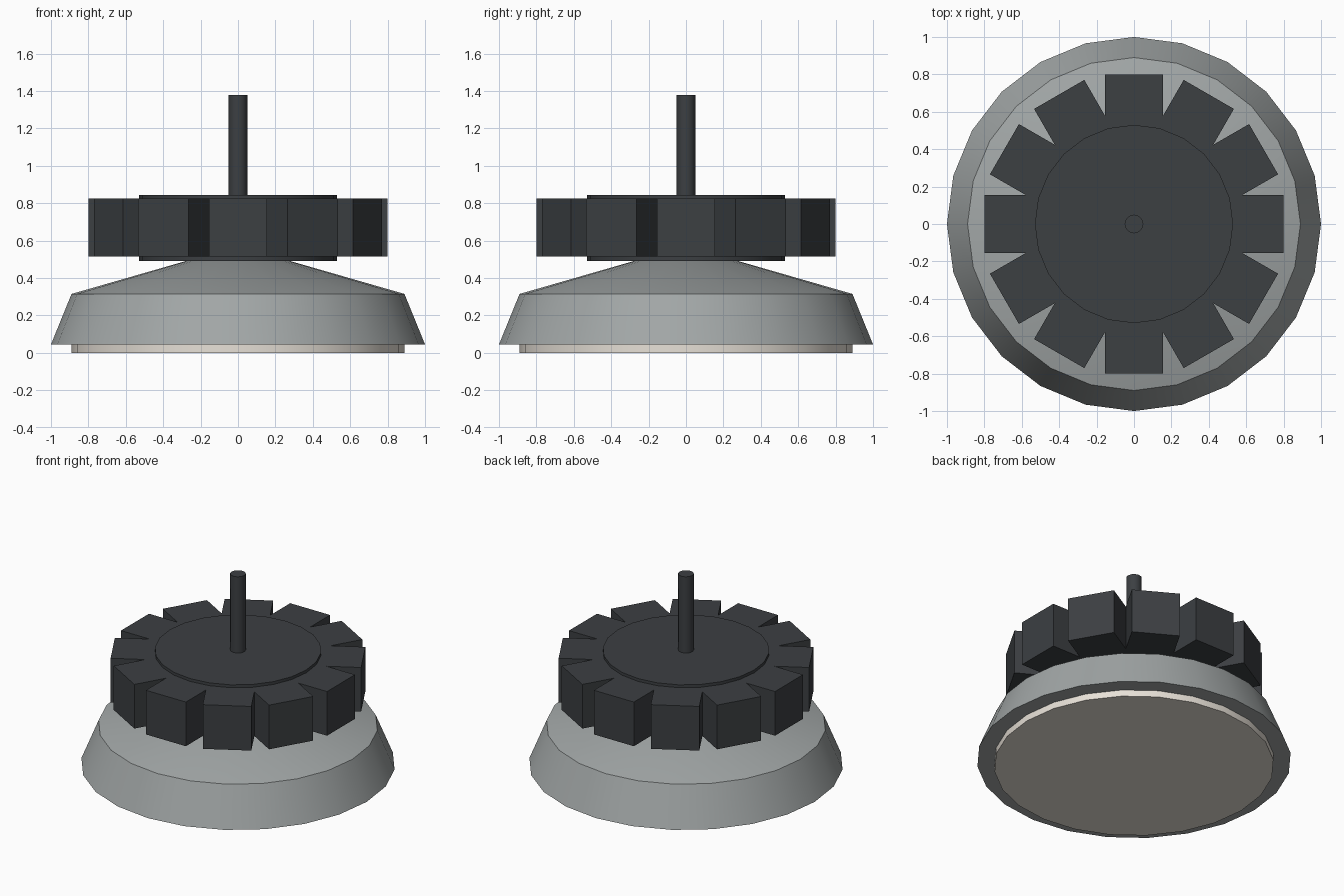
import bpy, bmesh, math
from mathutils import Matrix, Vector

if "Cube" in bpy.data.objects:
    bpy.data.objects.remove(bpy.data.objects["Cube"])


def material(name, rgb):
    m = bpy.data.materials.new(name)
    m.diffuse_color = (*rgb, 1)
    m.use_nodes = True
    m.node_tree.nodes["Principled BSDF"].inputs["Base Color"].default_value = m.diffuse_color
    return m


dark = material("dark_metal", (0.045, 0.05, 0.055))
grey = material("grey_shade", (0.36, 0.385, 0.385))
cream = material("cream_lens", (0.80, 0.75, 0.68))


def add_object(name, bm, mat, smooth=True):
    bmesh.ops.recalc_face_normals(bm, faces=bm.faces)
    mesh = bpy.data.meshes.new(name)
    bm.to_mesh(mesh)
    bm.free()
    mesh.materials.append(mat)
    ob = bpy.data.objects.new(name, mesh)
    bpy.context.collection.objects.link(ob)
    if smooth:
        bpy.ops.object.select_all(action='DESELECT')
        ob.select_set(True)
        bpy.context.view_layer.objects.active = ob
        bpy.ops.object.shade_smooth_by_angle(angle=math.radians(31))
    return ob


def turned(name, profile, sides, mat):
    """Closed solid of revolution from (radius, z) rings, capped at both ends."""
    bm = bmesh.new()
    rings = [[bm.verts.new((r * math.cos(math.tau * i / sides),
                            r * math.sin(math.tau * i / sides), z))
              for i in range(sides)] for r, z in profile]
    for a, b in zip(rings, rings[1:]):
        for i in range(sides):
            j = (i + 1) % sides
            bm.faces.new((a[i], a[j], b[j], b[i]))
    bm.faces.new(rings[0][::-1])
    bm.faces.new(rings[-1])
    return add_object(name, bm, mat)


# Lamp lens, shade, heat-sink hub and hanging rod
turned("lens", [(0.89, 0), (0.89, 0.05)], 24, cream)
turned("shade", [(1.0, 0.045), (0.89, 0.315), (0.265, 0.495)], 24, grey)
turned("hub", [(0.53, 0.49), (0.53, 0.845)], 24, dark)
turned("rod", [(0.05, 0.84), (0.05, 1.38)], 12, dark)

# Twelve radial cooling blocks, as six bars crossing the centre
bm = bmesh.new()
for k in range(6):
    bmesh.ops.create_cube(bm, size=1, matrix=Matrix.Rotation(k * math.pi / 6, 4, 'Z')
                          @ Matrix.Translation((0, 0, 0.67))
                          @ Matrix.Diagonal(Vector((1.6, 0.31, 0.31, 1))))
add_object("cooling_blocks", bm, dark, smooth=False)
